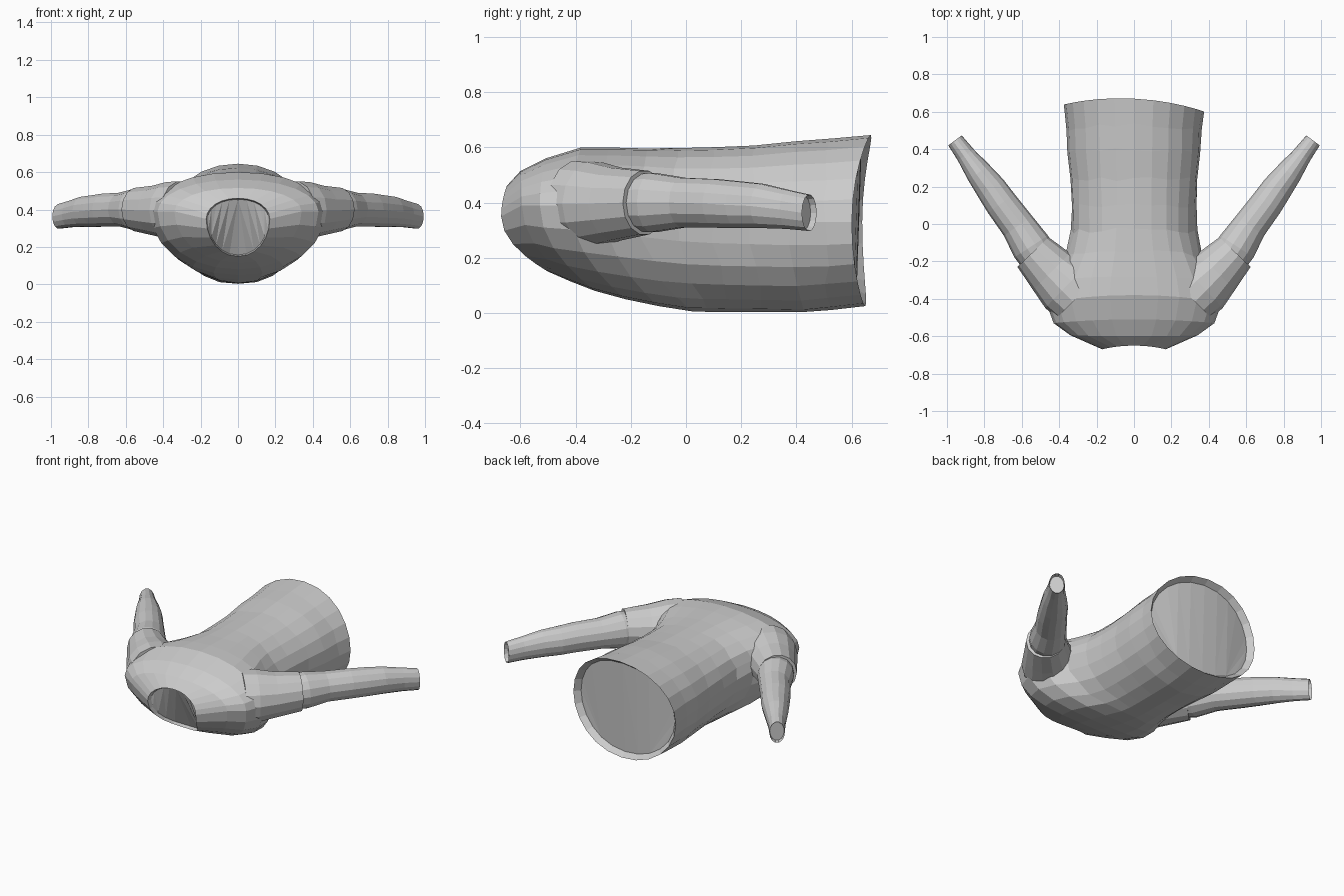
import bpy, bmesh, math, random
from mathutils import Vector

if "Cube" in bpy.data.objects:
    bpy.data.objects.remove(bpy.data.objects["Cube"])

random.seed(4)


def loft(name, rings):
    """Closed skin through rings of equal point count, capped at both ends."""
    bm = bmesh.new()
    vs = [[bm.verts.new(p) for p in ring] for ring in rings]
    n = len(vs[0])
    for a, b in zip(vs, vs[1:]):
        for i in range(n):
            j = (i + 1) % n
            bm.faces.new((a[i], a[j], b[j], b[i]))
    caps = [bm.faces.new(vs[0]), bm.faces.new(vs[-1])]
    bmesh.ops.triangulate(bm, faces=caps)
    bmesh.ops.recalc_face_normals(bm, faces=bm.faces)
    me = bpy.data.meshes.new(name)
    bm.to_mesh(me)
    bm.free()
    ob = bpy.data.objects.new(name, me)
    bpy.context.collection.objects.link(ob)
    return ob


def body_ring(yt, ym, yb, hw, zt, zm, zb, jit=0.0, n=24):
    """Egg-shaped section: top, middle and bottom each have their own y and z."""
    pts = []
    for i in range(n):
        a = 2 * math.pi * i / n
        c, s = math.cos(a), math.sin(a)
        ye, ze = (yt, zt) if s > 0 else (yb, zb)
        k = abs(s)
        x = hw * math.copysign(abs(c) ** 0.95, c)
        w = random.uniform(-jit, jit)
        pts.append(Vector((x * (1 + w), ym + (ye - ym) * k * k + w,
                           zm + (ze - zm) * k * (1 + w * 0.5))))
    return pts


def shrink(ring, f, dy):
    """Inward turned edge ring, shifted along y."""
    c = sum(ring, Vector()) / len(ring)
    return [Vector((c.x + (p.x - c.x) * f, p.y + dy, c.z + (p.z - c.z) * f)) for p in ring]


def sleeve_rings(side, secs, n=14):
    """Sections (x, y, z, horizontal radius, vertical radius) across a path."""
    rings = []
    for i, (x, y, z, rh, rv) in enumerate(secs):
        a, b = secs[max(i - 1, 0)], secs[min(i + 1, len(secs) - 1)]
        d = Vector((b[0] - a[0], b[1] - a[1], 0)).normalized()
        across = Vector((d.y, -d.x, 0))
        ring = []
        for k in range(n):
            t = 2 * math.pi * k / n
            p = Vector((x, y, z)) + across * rh * math.cos(t) + Vector((0, 0, rv * math.sin(t)))
            ring.append(Vector((p.x * side, p.y, p.z)))
        rings.append(ring)
    return rings


# Torso from collar to hem, with turned-in edges
J = 0.012
neck = body_ring(-0.65, -0.67, -0.50, 0.17, 0.46, 0.35, 0.15)
hem = body_ring(0.67, 0.62, 0.65, 0.375, 0.645, 0.33, 0.025)
for p in hem:
    p.y -= 0.05 * p.x
torso_rings = [
    shrink(neck, 0.96, 0.025),
    neck,
    body_ring(-0.60, -0.595, -0.42, 0.34, 0.515, 0.39, 0.115),
    body_ring(-0.51, -0.53, -0.33, 0.43, 0.56, 0.39, 0.08),
    body_ring(-0.38, -0.42, -0.22, 0.47, 0.60, 0.39, 0.05),
    body_ring(-0.28, -0.30, -0.10, 0.44, 0.60, 0.385, 0.025),
    body_ring(-0.15, -0.17, 0.01, 0.365, 0.597, 0.37, 0.008, J),
    body_ring(-0.03, -0.04, 0.09, 0.335, 0.597, 0.35, 0.005, J),
    body_ring(0.10, 0.10, 0.17, 0.335, 0.60, 0.34, 0.004, J),
    body_ring(0.24, 0.24, 0.28, 0.34, 0.606, 0.335, 0.003, J),
    body_ring(0.40, 0.38, 0.42, 0.355, 0.623, 0.33, 0.002, J),
    body_ring(0.53, 0.50, 0.53, 0.36, 0.632, 0.33, 0.010, J),
    hem,
    shrink(hem, 0.92, -0.035),
]
torso = loft("shirt_torso", torso_rings)

# Short upper sleeves merged into the torso
upper = [(0.30, -0.39, 0.395, 0.16, 0.16), (0.36, -0.33, 0.395, 0.165, 0.155),
         (0.44, -0.255, 0.395, 0.14, 0.135), (0.54, -0.15, 0.40, 0.115, 0.118)]
for side in (1, -1):
    part = loft("upper_sleeve", sleeve_rings(side, upper))
    mod = torso.modifiers.new("join_sleeve", 'BOOLEAN')
    mod.operation, mod.solver, mod.object = 'UNION', 'EXACT', part
    bpy.context.view_layer.objects.active = torso
    bpy.ops.object.modifier_apply(modifier=mod.name)
    bpy.data.objects.remove(part)

# Long lower sleeves tucked under the seams, ending in hollow cuffs
lower = [(0.49, -0.21, 0.40, 0.10, 0.10), (0.55, -0.12, 0.40, 0.107, 0.11),
         (0.62, -0.01, 0.40, 0.092, 0.092), (0.71, 0.11, 0.397, 0.087, 0.09),
         (0.765, 0.19, 0.392, 0.082, 0.087), (0.83, 0.275, 0.388, 0.070, 0.082),
         (0.90, 0.37, 0.375, 0.052, 0.072), (0.957, 0.447, 0.363, 0.045, 0.067)]
for side, label in ((1, "right"), (-1, "left")):
    rings = sleeve_rings(side, lower)
    shift = Vector((-0.015 * side, -0.02, 0))
    mid = sum(rings[-1], Vector()) / len(rings[-1])
    rings.append([mid + (p - mid) * 0.93 + shift for p in rings[-1]])
    loft("lower_sleeve_" + label, rings)
